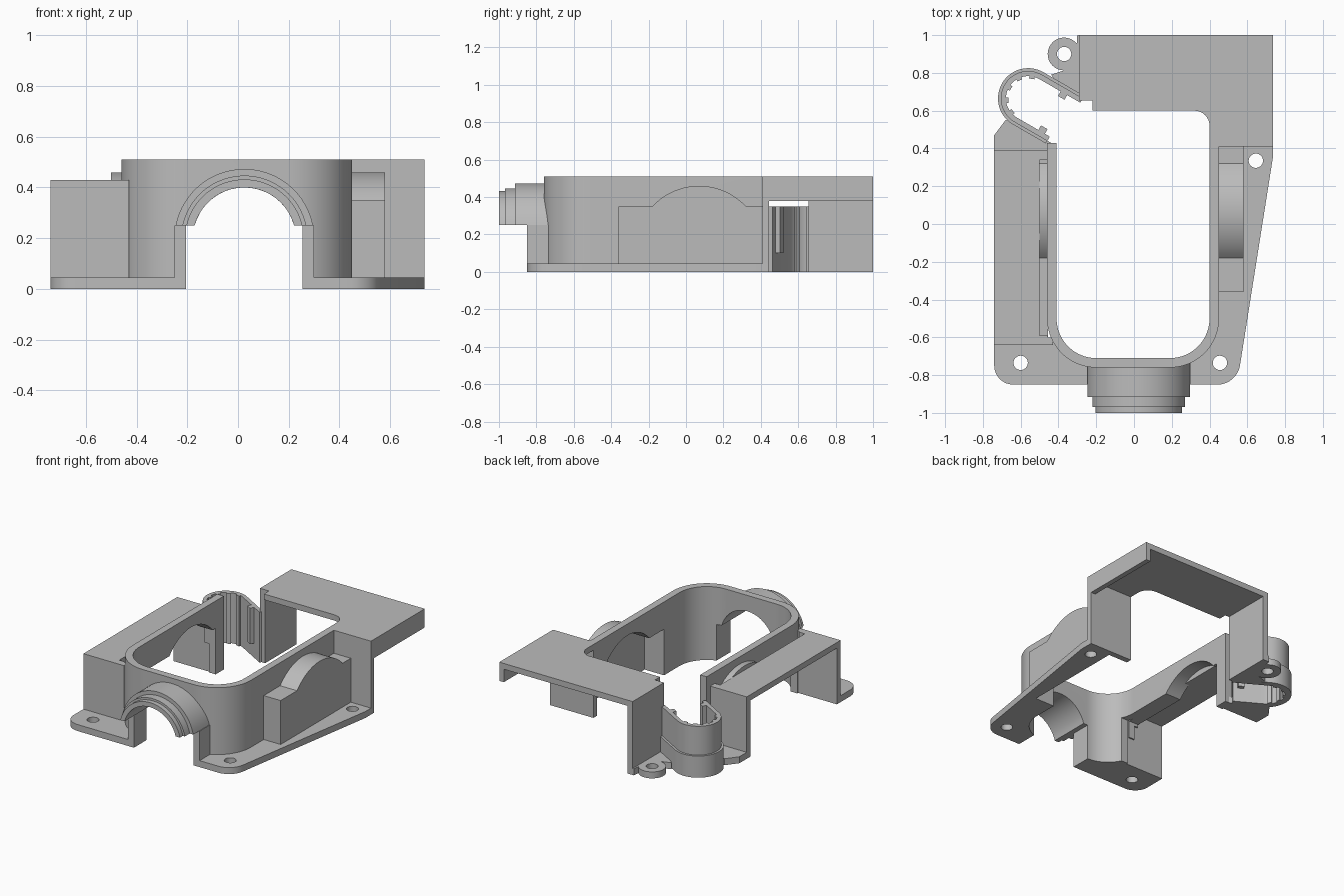
import bpy, bmesh
from math import sin, cos, pi, radians, sqrt, asin
from mathutils import Vector

cube = bpy.data.objects.get("Cube")
if cube:
    bpy.data.objects.remove(cube)

grey = bpy.data.materials.new("plain grey")
grey.use_nodes = True
COLOR = (0.5, 0.5, 0.5, 1)
grey.diffuse_color = COLOR
grey.node_tree.nodes["Principled BSDF"].inputs["Base Color"].default_value = COLOR


def prism(name, pts, a, b, axis="z"):
    """Extrude a flat outline from a to b along an axis."""
    place = {"x": lambda u, v, w: (w, u, v),
             "y": lambda u, v, w: (u, w, v),
             "z": lambda u, v, w: (u, v, w)}[axis]
    bm = bmesh.new()
    lo, hi = [[bm.verts.new(place(u, v, w)) for u, v in pts] for w in (a, b)]
    bm.faces.new(lo)
    bm.faces.new(hi)
    n = len(pts)
    for i in range(n):
        j = (i + 1) % n
        bm.faces.new((lo[i], lo[j], hi[j], hi[i]))
    bmesh.ops.recalc_face_normals(bm, faces=bm.faces)
    me = bpy.data.meshes.new(name)
    bm.to_mesh(me)
    bm.free()
    me.materials.append(grey)
    ob = bpy.data.objects.new(name, me)
    bpy.context.collection.objects.link(ob)
    return ob


def box(name, x, y, z):
    return prism(name, [(x[0], y[0]), (x[1], y[0]), (x[1], y[1]), (x[0], y[1])], *z)


def arc(cx, cy, r, a0, a1, n=20):
    return [(cx + r * cos(a0 + (a1 - a0) * i / n), cy + r * sin(a0 + (a1 - a0) * i / n))
            for i in range(n + 1)]


def rounded(corners, n=8):
    """Outline from (x, y) or (x, y, setback) corners."""
    out = []
    for i, c in enumerate(corners):
        p = Vector(c[:2])
        if len(c) == 2:
            out.append(tuple(p))
            continue
        before = Vector(corners[i - 1][:2])
        after = Vector(corners[(i + 1) % len(corners)][:2])
        s, e = p + (before - p).normalized() * c[2], p + (after - p).normalized() * c[2]
        # weighted curve that follows a circular fillet
        w = 0.71
        for k in range(n + 1):
            t = k / n
            b0, b1, b2 = (1 - t) ** 2, 2 * t * (1 - t) * w, t * t
            out.append(tuple((s * b0 + p * b1 + e * b2) / (b0 + b1 + b2)))
    return out


cutters = []


def cutter(*args):
    ob = prism(*args)
    ob.hide_render = True
    cutters.append(ob)
    return ob


def cut(ob, *tools):
    for t in tools:
        m = ob.modifiers.new("cut", "BOOLEAN")
        m.operation, m.solver, m.object = "DIFFERENCE", "EXACT", t
    deps = bpy.context.evaluated_depsgraph_get()
    deps.update()
    me = bpy.data.meshes.new_from_object(ob.evaluated_get(deps))
    ob.modifiers.clear()
    ob.data = me
    return ob


def hump(y0, y1, flat, r, bottom):
    """Side outline: flat shoulders with a round hump, as (y, z)."""
    h = sqrt(r * r - (flat - 0.12) ** 2)
    a = asin((flat - 0.12) / r)
    h_pts = arc(0.07, 0.12, r, a, pi - a)
    return [(y0, bottom), (y1, bottom), (y1, flat)] + h_pts + [(y0, flat)]


# Cutters
SX, SZ, BORE = 0.025, 0.197, 0.203
inside = arc(-0.2, -0.5, 0.21, pi, 1.5 * pi) + arc(0.19, -0.5, 0.21, 1.5 * pi, 2 * pi)
cut_inside = cutter("cut_inside", inside + [(0.4, 0.6), (-0.41, 0.6)], -0.1, 0.7)
a = asin((0.25 - SZ) / BORE)
gate = [(SX - 0.23, -0.1), (SX + 0.23, -0.1), (SX + 0.23, 0.25)]
gate += arc(SX, SZ, BORE, a, pi - a) + [(SX - 0.23, 0.25)]
cut_gate = cutter("cut_gate", gate, -1.1, -0.5, "y")
cut_left = cutter("cut_left", hump(-0.59, 0.34, 0.32, 0.31, -0.1), -0.6, -0.38, "x")
cut_right = cutter("cut_right", hump(-0.33, 0.405, 0.32, 0.31, -0.1), 0.35, 0.55, "x")
HOLES = [(-0.6, -0.735), (0.455, -0.735), (0.645, 0.335), (-0.37, 0.9)]
cut_holes = [cutter("cut_hole", arc(x, y, 0.038, 0, 2 * pi * 23 / 24, 23), -0.1, 0.2)
             for x, y in HOLES]

# Central U-shaped wall
outer = arc(-0.2, -0.5, 0.26, pi, 1.5 * pi) + arc(0.19, -0.5, 0.26, 1.5 * pi, 2 * pi)
tub = prism("tub_wall", [(-0.46, 0.43)] + outer + [(0.45, 0.43), (0.4, 0.43)]
            + inside[::-1] + [(-0.41, 0.43)], 0, 0.51)
cut(tub, cut_gate, cut_left, cut_right)

# Base flanges
right_base = prism("right_base", rounded([
    (0.255, -0.85), (0.545, -0.85, 0.1), (0.735, 0.35), (0.735, 0.44), (0.4, 0.44),
    (0.4, -0.5), (0.255, -0.6)]), 0, 0.045)
cut(right_base, cut_inside, cut_right, *cut_holes[1:3])
left_base = prism("left_front_base", rounded([
    (-0.74, -0.61), (-0.74, -0.85, 0.1), (-0.205, -0.85), (-0.205, -0.6), (-0.43, -0.61)]),
    0, 0.045)
cut(left_base, cut_inside, cut_holes[0])
prism("left_back_base", [(-0.74, 0.375), (-0.74, 0.47), (-0.68, 0.55), (-0.63, 0.54),
                         (-0.44, 0.43), (-0.42, 0.375)], 0, 0.045)

# Stepped half-round spout with its side jambs
for i, (r, y0, y1) in enumerate([(0.276, -0.915, -0.73), (0.25, -0.968, -0.9),
                                 (0.235, -1.0, -0.95)]):
    ao, ai = asin((0.25 - SZ) / r), asin((0.25 - SZ) / BORE)
    prism("spout_step_%d" % (i + 1), arc(SX, SZ, r, ao, pi - ao, 32)
          + arc(SX, SZ, BORE, pi - ai, ai, 32), y0, y1, "y")
for s in (-1, 1):
    xs = sorted((SX + s * 0.23, SX + s * 0.275))
    box("spout_jamb", xs, (-0.85, -0.72), (0, 0.25))

# Humped housing on the right
cut(prism("right_housing", hump(-0.36, 0.41, 0.35, 0.34, 0), 0.45, 0.58, "x"), cut_right)

# Left bridge: top plate with slot, end walls and humped strip in the slot
prism("left_plate", [(-0.74, -0.64), (-0.43, -0.64), (-0.46, -0.59), (-0.5, -0.59),
                     (-0.5, 0.34), (-0.46, 0.34), (-0.46, 0.39), (-0.74, 0.39)], 0.39, 0.43)
box("left_front_wall", (-0.74, -0.43), (-0.64, -0.6), (0, 0.43))
box("left_back_wall", (-0.74, -0.44), (0.35, 0.39), (0, 0.43))
cut(prism("left_hump", hump(-0.6, 0.345, 0.35, 0.34, 0.2), -0.5, -0.455, "x"), cut_left)
cut(box("left_slot_wall", (-0.53, -0.5), (-0.6, 0.345), (0.3, 0.43)), cut_left)

# Back cover: plate, side rim, cross wall and leg
prism("cover_plate", rounded([
    (-0.28, 0.655), (-0.22, 0.655), (-0.22, 0.6), (0.4, 0.6, 0.08), (0.4, 0.41),
    (0.735, 0.41), (0.735, 1.0), (-0.28, 1.0)]), 0.47, 0.51)
box("cover_side_rim", (0.7, 0.735), (0.41, 1.0), (0.38, 0.51))
box("cover_cross_wall", (0.4, 0.735), (0.41, 0.445), (0, 0.51))
box("cover_leg", (-0.29, -0.25), (0.655, 1.0), (0, 0.51))

# Screw tab beside the leg
tab = prism("screw_tab", arc(-0.37, 0.9, 0.087, radians(40), radians(270))
            + [(-0.44, 0.79), (-0.36, 0.7), (-0.27, 0.66), (-0.27, 1.0), (-0.3, 1.0)], 0, 0.045)
cut(tab, cut_holes[3])

# C-shaped clip, opening along a slanted direction
CX, CY = -0.56, 0.665
ALONG = Vector((cos(radians(-30)), sin(radians(-30))))
ACROSS = Vector((-ALONG.y, ALONG.x))


def on_clip(u, v):
    return tuple(Vector((CX, CY)) + ALONG * u + ACROSS * v)


def clip_ring(name, ro, ri, z0, z1):
    pts = [(0.25, ro)] + arc(0, 0, ro, pi / 2, 1.5 * pi, 28) + [(0.2, -ro), (0.2, -ri)]
    pts += arc(0, 0, ri, 1.5 * pi, pi / 2, 28) + [(0.25, ri)]
    prism(name, [on_clip(u, v) for u, v in pts], z0, z1)


clip_ring("clip_lower_ring", 0.16, 0.118, 0, 0.15)
clip_ring("clip_upper_ring", 0.145, 0.118, 0.15, 0.35)
for s in (-1, 1):
    block = [(0.13, 0.09), (0.17, 0.09), (0.17, 0.14), (0.13, 0.14)]
    prism("clip_catch", [on_clip(u, v * s) for u, v in block], 0.1, 0.35)
for deg in (110, 145, 180, 215, 250):
    c, d = cos(radians(deg)), sin(radians(deg))
    rib = [(0.105, -0.014), (0.125, -0.014), (0.125, 0.014), (0.105, 0.014)]
    prism("clip_rib", [on_clip(r * c - t * d, r * d + t * c) for r, t in rib], 0, 0.35)

# Tidy up and shade
for c in cutters:
    bpy.data.objects.remove(c)
bpy.ops.object.select_all(action="DESELECT")
for ob in bpy.context.collection.objects:
    if ob.type == "MESH":
        ob.select_set(True)
        bpy.context.view_layer.objects.active = ob
bpy.ops.object.shade_smooth_by_angle(angle=radians(30))
